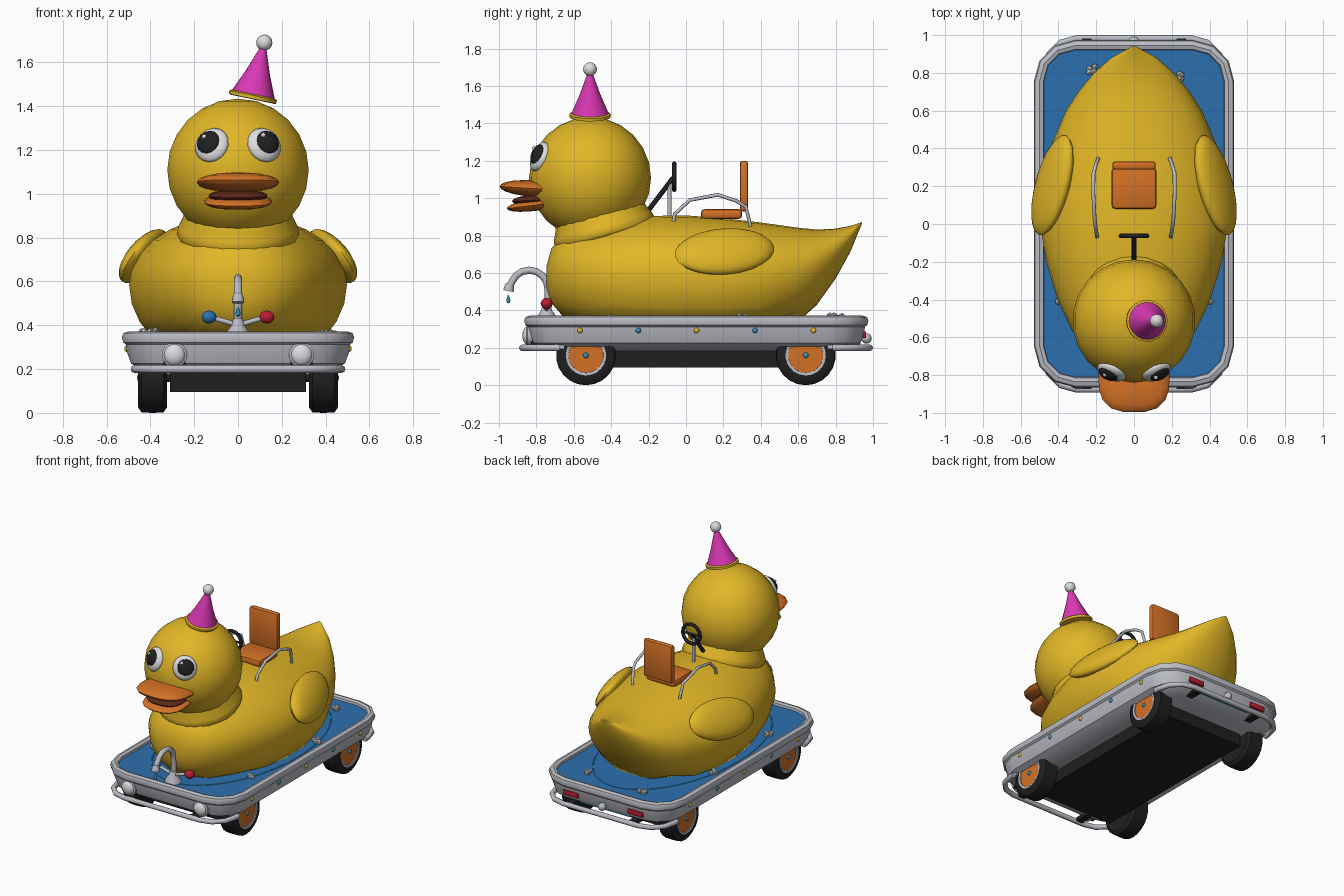
import bpy, bmesh, math, random
from math import sin, cos, pi
from mathutils import Vector, Euler, Matrix

if "Cube" in bpy.data.objects:
    bpy.data.objects.remove(bpy.data.objects["Cube"])

random.seed(4)

# ---- materials
COL = {'yellow': (.76, .47, .02), 'orange': (.66, .165, .018), 'pink': (.70, .04, .46),
       'water blue': (.025, .16, .43), 'silver': (.50, .51, .56), 'black': (.014, .014, .015),
       'red': (.50, .012, .03), 'white': (.72, .72, .74), 'light blue': (.03, .29, .53),
       'maroon': (.11, .02, .01)}
MAT = {}
for n, c in COL.items():
    MAT[n] = bpy.data.materials.new(n)
    MAT[n].diffuse_color = (*c, 1)


# ---- helpers
def smooth(ob, angle=40):
    bpy.ops.object.select_all(action='DESELECT')
    ob.select_set(True)
    bpy.context.view_layer.objects.active = ob
    bpy.ops.object.shade_smooth_by_angle(angle=math.radians(angle))


def finish(name, bm, mat, loc=(0, 0, 0), rot=(0, 0, 0), angle=40):
    bmesh.ops.remove_doubles(bm, verts=bm.verts, dist=1e-5)
    bmesh.ops.recalc_face_normals(bm, faces=bm.faces)
    me = bpy.data.meshes.new(name)
    bm.to_mesh(me)
    bm.free()
    ob = bpy.data.objects.new(name, me)
    bpy.context.collection.objects.link(ob)
    ob.location, ob.rotation_euler = loc, rot
    me.materials.append(MAT[mat])
    smooth(ob, angle)
    return ob


def ball(name, mat, loc, size, rot=(0, 0, 0), u=16, v=10):
    bm = bmesh.new()
    bmesh.ops.create_uvsphere(bm, u_segments=u, v_segments=v, radius=1)
    bmesh.ops.scale(bm, vec=size, verts=bm.verts)
    return finish(name, bm, mat, loc, rot, 60)


def box(name, mat, loc, size, rot=(0, 0, 0), bevel=0):
    bm = bmesh.new()
    bmesh.ops.create_cube(bm, size=1)
    bmesh.ops.scale(bm, vec=size, verts=bm.verts)
    if bevel:
        bmesh.ops.bevel(bm, geom=bm.edges[:], offset=bevel, segments=2, affect='EDGES', profile=.5)
    return finish(name, bm, mat, loc, rot)


def loft(name, mat, rings, caps=(True, True), loc=(0, 0, 0), rot=(0, 0, 0), angle=40):
    bm = bmesh.new()
    vs = [[bm.verts.new(p) for p in r] for r in rings]
    n = len(vs[0])
    for a, b in zip(vs, vs[1:]):
        for i in range(n):
            bm.faces.new((a[i], a[(i + 1) % n], b[(i + 1) % n], b[i]))
    if caps[0]:
        bm.faces.new(vs[0])
    if caps[1]:
        bm.faces.new(vs[-1])
    return finish(name, bm, mat, loc, rot, angle)


def lathe(name, mat, prof, loc, rot=(0, 0, 0), n=20, angle=40):
    rings = [[(r * cos(2 * pi * i / n), r * sin(2 * pi * i / n), z) for i in range(n)] for r, z in prof]
    return loft(name, mat, rings, (prof[0][0] > .001, prof[-1][0] > .001), loc, rot, angle)


def tube(name, mat, pts, r, cyclic=False, res=2):
    cu = bpy.data.curves.new(name, 'CURVE')
    cu.dimensions = '3D'
    cu.bevel_depth, cu.bevel_resolution, cu.use_fill_caps = r, res, True
    sp = cu.splines.new('POLY')
    sp.points.add(len(pts) - 1)
    for p, q in zip(sp.points, pts):
        p.co = (*q, 1)
    sp.use_cyclic_u = cyclic
    ob = bpy.data.objects.new(name, cu)
    bpy.context.collection.objects.link(ob)
    cu.materials.append(MAT[mat])
    bpy.ops.object.select_all(action='DESELECT')
    ob.select_set(True)
    bpy.context.view_layer.objects.active = ob
    bpy.ops.object.convert(target='MESH')
    smooth(bpy.context.view_layer.objects.active, 50)


CY, HX, HY = .055, .53, .92


def rrect(d, z, r=.22, seg=3):
    """rounded rectangle of the tray, inset by d, at height z"""
    hx, hy, r = HX - d, HY - d, max(r - d, .05)
    out = []
    for k, (sx, sy) in enumerate(((1, 1), (-1, 1), (-1, -1), (1, -1))):
        for i in range(seg + 1):
            a = (k + i / seg) * pi / 2
            out.append((sx * (hx - r) + r * cos(a), CY + sy * (hy - r) + r * sin(a), z))
    return out


# ---- tray, water, underside
loft('tray', 'silver', [rrect(d, z) for d, z in (
    (.055, .345), (.05, .365), (.03, .372), (.007, .364), (0, .345), (.006, .322), (.018, .312),
    (.024, .275), (.042, .225), (.07, .21), (.14, .182))], (False, True), angle=35)
loft('water', 'water blue', [rrect(.052, .345), rrect(.052, .35)])
box('undercarriage', 'black', (0, .05, .148), (.62, 1.34, .104))
tube('ripple', 'light blue', [(.455 * cos(t * pi / 24), .04 + .80 * sin(t * pi / 24), .35)
                              for t in range(48)], .004, True, 1)

# ---- bumpers
for name, s, ye in (('front_bumper', -1, -.875), ('rear_bumper', 1, .982)):
    pts = [(.472, ye - s * .2, .2)]
    for i in range(4):
        a = i * pi / 6
        pts.append((.302 + .17 * cos(a), ye + s * .17 * (sin(a) - 1), .2))
    tube(name, 'silver', pts + [(-x, y, z) for x, y, z in reversed(pts)], .018)
    for x in (-.25, .25):
        box(name + '_bracket', 'black', (x, ye - s * .06, .205), (.05, .12, .025))
        box(name + '_stay', 'silver', (x * 1.8, ye - s * .2, .21), (.03, .05, .03))

# ---- wheels
for y in (-.535, .64):
    for s in (-1, 1):
        r = (0, s * pi / 2, 0)
        p = (s * .39, y, .16)
        lathe('tyre', 'black', ((0, -.06), (.1, -.06), (.135, -.066), (.158, -.05), (.16, 0), (.158, .05),
                                (.135, .066), (.108, .064), (.1, .045), (0, .045)), p, r, 22)
        lathe('wheel_ring', 'silver', ((.092, .045), (.094, .064), (.108, .066), (.11, .045)), p, r, 22)
        lathe('hub', 'orange', ((.097, .04), (.097, .058), (0, .062)), p, r, 22)
        ball('hub_cap', 'light blue', (s * .453, y, .16), (.009, .015, .015), u=10, v=6)
    tube('axle', 'black', [(-.36, y, .16), (.36, y, .16)], .02)

# ---- side rivets, lamps, rear fittings
for s in (-1, 1):
    for i in range(5):
        ball('rivet', 'light blue' if i % 2 else 'yellow', (s * .508, -.567 + .312 * i, .293),
             (.011, .015, .015), u=10, v=6)
    lathe('headlight_ring', 'silver', ((.05, -.03), (.058, -.01), (.058, .012), (.048, .018)),
          (s * .29, -.835, .265), (pi / 2, 0, 0), 16)
    ball('headlight', 'white', (s * .29, -.845, .265), (.05, .03, .05), u=16, v=8)
    box('headlight_housing', 'black', (s * .29, -.81, .262), (.1, .04, .09))
    box('tail_light', 'red', (s * .26, .948, .27), (.12, .03, .036), bevel=.006)
ball('hitch_ball', 'silver', (0, .965, .25), (.028, .028, .028), u=12, v=8)
box('rear_strip', 'light blue', (0, .925, .219), (.4, .014, .008))

# ---- foam on the water
for x, y in ((-.225, .82), (.235, .785), (.385, -.4), (-.385, -.4), (.425, .3), (-.425, .3)):
    bm = bmesh.new()
    for i in range(7):
        o = Vector((random.uniform(-.02, .02), random.uniform(-.02, .02), random.uniform(0, .018)))
        bmesh.ops.create_icosphere(bm, subdivisions=1, radius=.017, matrix=Matrix.Translation(o))
    finish('foam', bm, 'white', (x, y, .356))

# ---- duck body: cross-sections (y, half width, top, bottom)
SEC = ((-.745, .05, .64, .52), (-.72, .16, .73, .44), (-.66, .25, .80, .37), (-.56, .33, .85, .30),
       (-.4, .405, .88, .24), (-.2, .465, .905, .2), (0, .497, .908, .19), (.2, .49, .893, .19),
       (.4, .445, .87, .22), (.6, .36, .842, .33), (.7, .295, .832, .43), (.8, .212, .837, .57),
       (.88, .12, .852, .715), (.94, .012, .872, .862))
rings = []
for y, w, t, b in SEC:
    m = b + .55 * (t - b)
    rings.append([(w * cos(a), y, max(.34, m + sin(a) * (t - m if sin(a) > 0 else m - b)))
                  for a in (2 * pi * i / 28 for i in range(28))])
loft('body', 'yellow', rings, angle=60)

# neck collar, head, wings
lathe('neck', 'yellow', ((.2, -.1), (.265, -.085), (.28, -.06), (.272, -.025), (.25, .02), (.245, .05), (.2, .07)),
      (0, -.45, .875), (.27, 0, 0), 24, 60)
HEAD = Vector((0, -.513, 1.108))
ball('head', 'yellow', HEAD, (.326, .326, .326), u=22, v=12)
for s in (-1, 1):
    ball('wing', 'yellow', (s * .432, .205, .715), (.06, .275, .14),
         Euler((.12, -s * .58, s * .2), 'XYZ'), 18, 12)

# eyes
for s in (-1, 1):
    n = Vector((s * .123, -.278, .118)).normalized()
    rot = n.to_track_quat('Z', 'Y').to_euler()
    ball('eye_white', 'white', HEAD + n * .316, (.082, .084, .034), rot, 16, 8)
    n2 = Vector((s * .132, -.278, .124)).normalized()
    ball('pupil', 'black', HEAD + n2 * .335, (.058, .058, .028), rot, 14, 8)
    g = Vector((s * .132 - .022, -.285, .152)).normalized()
    ball('eye_glint', 'white', HEAD + g * .358, (.012, .012, .012), rot, 8, 6)


# beak: flattened domes with a squarish outline
def beak(name, mat, loc, size, tilt):
    bm = bmesh.new()
    bmesh.ops.create_uvsphere(bm, u_segments=20, v_segments=10, radius=1)
    for v in bm.verts:
        h = math.hypot(v.co.x, v.co.y)
        if h > 1e-4:
            c, s = v.co.x / h, v.co.y / h
            k = (abs(c) ** 2.8 + abs(s) ** 2.8) ** (-1 / 2.8)
            v.co.x, v.co.y = v.co.x * k, v.co.y * k
    bmesh.ops.scale(bm, vec=size, verts=bm.verts)
    finish(name, bm, mat, loc, (tilt, 0, 0), 60)


beak('upper_beak', 'orange', (0, -.815, 1.052), (.188, .182, .044), -.06)
beak('mouth', 'maroon', (0, -.80, .99), (.135, .13, .03), .05)
beak('lower_beak', 'orange', (0, -.80, .965), (.155, .16, .032), .13)

# party hat
hr = (0, .208, 0)
base = Vector((.068, -.513, 1.443))
axis = Vector((sin(.208), 0, cos(.208)))
lathe('party_hat', 'pink', ((.104, 0), (.055, .115), (.012, .235)), base, hr, 20)
lathe('hat_band', 'yellow', ((.1, -.012), (.11, -.01), (.111, .006), (.1, .012)), base, hr, 20)
ball('pompom', 'white', base + axis * .252, (.037, .037, .037), u=12, v=8)

# ---- seat, arm rails, steering
box('seat_cushion', 'orange', (0, .19, .915), (.236, .22, .052), bevel=.018)
box('seat_back', 'orange', (0, .31, 1.065), (.23, .044, .27), bevel=.015)
for s in (-1, 1):
    tube('arm_rail', 'silver', [(s * x, y, z) for x, y, z in (
        (.195, -.07, .86), (.197, -.06, .915), (.208, .02, .99), (.216, .17, 1.018), (.214, .27, .985),
        (.2, .32, .955), (.19, .345, .85))], .01)
tube('steering_wheel', 'black', [(.07 * cos(t * pi / 10), -.063, 1.115 + .07 * sin(t * pi / 10))
                                 for t in range(20)], .012, True)
tube('steering_spokes', 'black', [(-.07, -.063, 1.115), (.07, -.063, 1.115)], .008)
tube('steering_column', 'black', [(0, -.205, .93), (0, -.068, 1.11)], .013)
tube('steering_post', 'silver', [(0, -.088, .88), (0, -.088, 1.09)], .011)

# ---- tap with two handles and a drop
lathe('tap_base', 'silver', ((.058, 0), (.055, .015), (.03, .05), (.022, .08)), (0, -.745, .35), n=14)
arc = [(0, -.838 + .1 * cos(a), .515 + .1 * sin(a)) for a in (i * pi / 8 for i in range(8))]
tube('tap_spout', 'silver', [(0, -.738, .38)] + arc + [(0, -.942, .53)], .019)
lathe('tap_nozzle', 'silver', ((.02, .02), (.026, 0), (.028, -.022)), (0, -.945, .525), (-.2, 0, 0), 12)
lathe('drop', 'light blue', ((0, .026), (.008, .008), (.012, -.006), (.008, -.018), (0, -.022)),
      (0, -.95, .46), n=10)
tube('tap_bar', 'silver', [(-.12, -.745, .435), (0, -.745, .40), (.12, -.745, .435)], .012)
for s, c in ((-1, 'light blue'), (1, 'red')):
    ball('tap_handle', 'water blue' if s < 0 else c, (s * .132, -.745, .437), (.036, .032, .03), u=10, v=6)

for m in bpy.data.materials:
    if m.users and not m.is_grease_pencil:
        m.use_nodes = True
        m.node_tree.nodes["Principled BSDF"].inputs["Base Color"].default_value = m.diffuse_color
